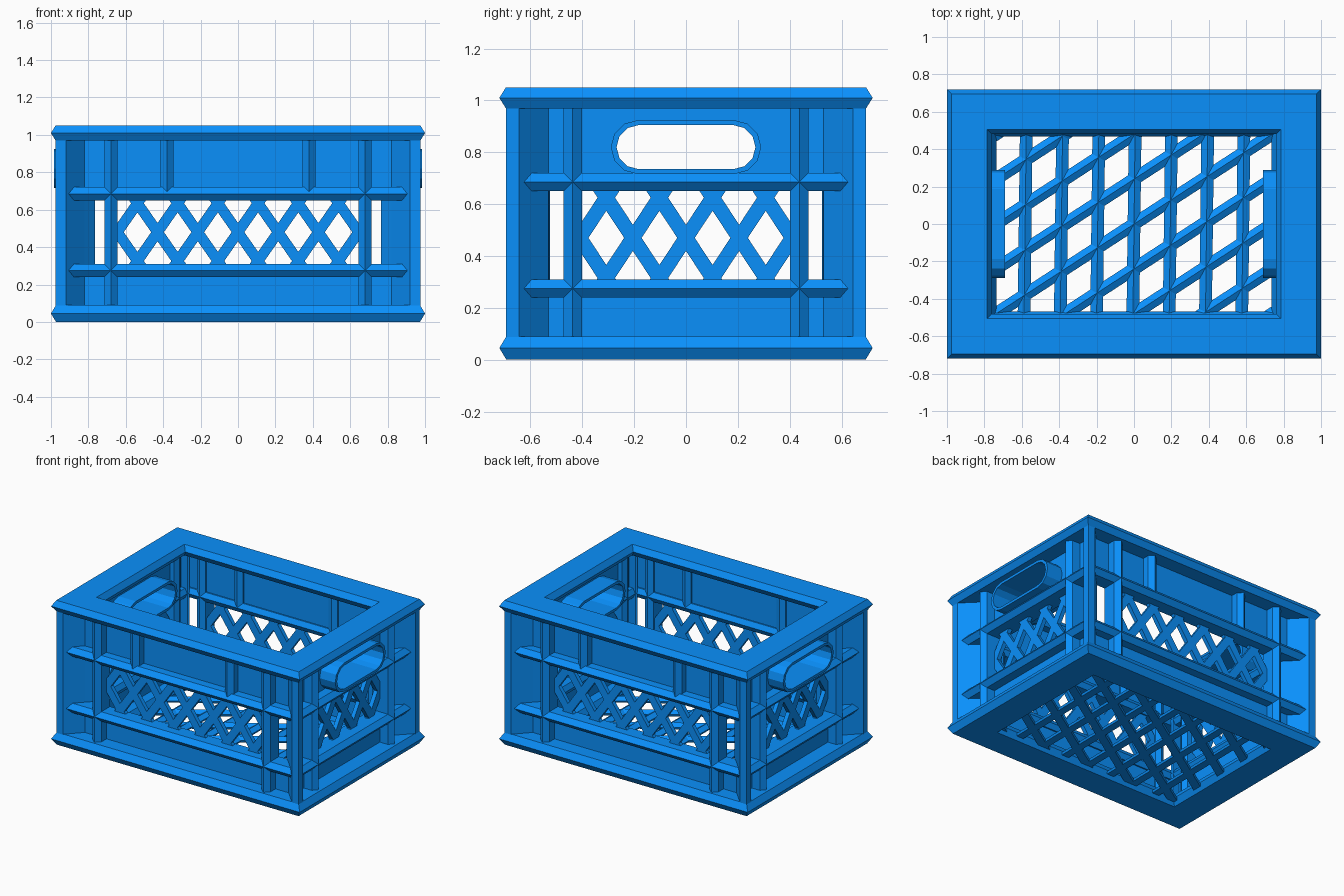
import bpy, bmesh, math
from mathutils import Vector

if "Cube" in bpy.data.objects:
    bpy.data.objects.remove(bpy.data.objects["Cube"])

blue = bpy.data.materials.new("blue_plastic")
blue.diffuse_color = (0.003, 0.28, 0.97, 1)
blue.use_nodes = True
blue.node_tree.nodes["Principled BSDF"].inputs["Base Color"].default_value = blue.diffuse_color


def finish(bm, name):
    bmesh.ops.recalc_face_normals(bm, faces=bm.faces[:])
    me = bpy.data.meshes.new(name)
    bm.to_mesh(me)
    bm.free()
    me.materials.append(blue)
    ob = bpy.data.objects.new(name, me)
    bpy.context.collection.objects.link(ob)
    return ob


def loft(bm, loops, closed=False):
    """Skin equal-sized point loops; cap the ends unless closed."""
    rows = [[bm.verts.new(p) for p in lp] for lp in loops]
    n = len(rows[0])
    pairs = list(zip(rows, rows[1:])) + ([(rows[-1], rows[0])] if closed else [])
    for a, b in pairs:
        for i in range(n):
            j = (i + 1) % n
            bm.faces.new((a[i], a[j], b[j], b[i]))
    if not closed:
        bm.faces.new(rows[0])
        bm.faces.new(rows[-1])


def ring(name, z0, z1, outer, inner, c_out, c_in):
    """Rectangular frame with a pointed inner and outer edge."""
    zm = (z0 + z1) / 2
    (ox, oy), (ix, iy) = outer, inner
    prof = [(ox, oy, zm), (ox - c_out, oy - c_out, z1), (ix + c_in, iy + c_in, z1),
            (ix, iy, zm), (ix + c_in, iy + c_in, z0), (ox - c_out, oy - c_out, z0)]
    bm = bmesh.new()
    loft(bm, [[(sx * x, sy * y, z) for x, y, z in prof]
              for sx, sy in ((1, 1), (-1, 1), (-1, -1), (1, -1))], closed=True)
    return finish(bm, name)


def prism(name, pts, z0, z1):
    bm = bmesh.new()
    loft(bm, [[(x, y, z) for x, y in pts] for z in (z0, z1)])
    return finish(bm, name)


def box(name, x0, x1, y0, y1, z0, z1):
    return prism(name, [(x0, y0), (x1, y0), (x1, y1), (x0, y1)], z0, z1)


def rib_profile(u, d0, d1, h=0.035, c=0.03):
    """Vertical rib outline, pointed at both ends, as (along, depth)."""
    return [(u - h, d0 + 0.02), (u, d0), (u + h, d0 + 0.02),
            (u + h, d1 - c), (u, d1), (u - h, d1 - c)]


def lattice(name, lines, clip, section, place):
    """Bars along (point, direction) lines, trimmed to a rectangle, then placed."""
    bm = bmesh.new()
    for (pu, pv), (du, dv) in lines:
        p, d = Vector((pu, pv, 0)), Vector((du, dv, 0)).normalized()
        side = Vector((-d.y, d.x, 0))
        loft(bm, [[p + d * t + side * s + Vector((0, 0, w)) for s, w in section]
                  for t in (-3, 3)])
    cu, v0, v1 = clip
    for co, no in (((cu, 0, 0), (1, 0, 0)), ((-cu, 0, 0), (-1, 0, 0)),
                   ((0, v1, 0), (0, 1, 0)), ((0, v0, 0), (0, -1, 0))):
        geom = bm.verts[:] + bm.edges[:] + bm.faces[:]
        bmesh.ops.bisect_plane(bm, geom=geom, plane_co=co, plane_no=no, clear_outer=True)
    for v in bm.verts:
        v.co = place(*v.co)
    return finish(bm, name)


def stadium(w, h, x, zc=0.82, n=6):
    """Rounded handle outline in the yz plane."""
    pts = []
    for cy, a0 in ((w - h, -90), (h - w, 90)):
        for i in range(n + 1):
            a = math.radians(a0 + 180 * i / n)
            pts.append((x, cy + h * math.cos(a), zc + h * math.sin(a)))
    return pts


# Horizontal frames
ring("bottom_rim", 0.0, 0.09, (1.0, 0.72), (0.735, 0.468), 0.027, 0.025)
ring("lower_band", 0.24, 0.31, (0.955, 0.68), (0.775, 0.53), 0.03, 0.02)
ring("upper_band", 0.65, 0.72, (0.955, 0.68), (0.775, 0.53), 0.03, 0.02)
ring("top_rim", 0.97, 1.05, (1.0, 0.72), (0.76, 0.48), 0.025, 0.025)

# Corner posts, tapering inwards at 45 degrees
post = [(0.975, 0.695), (0.92, 0.695), (0.82, 0.59), (0.765, 0.535), (0.775, 0.525),
        (0.86, 0.53), (0.975, 0.645)]
for sx in (-1, 1):
    for sy in (-1, 1):
        prism("corner_post", [(sx * x, sy * y) for x, y in post], 0.04, 1.0)

# Front and back walls with ribs and lattice
flat = [(-0.028, 0), (0.028, 0), (0.028, 0.03), (-0.028, 0.03)]
for s in (-1, 1):
    for z0, z1, nm in ((0.05, 0.28, "lower"), (0.68, 1.0, "upper")):
        y0, y1 = sorted((s * 0.56, s * 0.59))
        box("long_wall_" + nm, -0.84, 0.84, y0, y1, z0, z1)
    for x, z0, depth in ((-0.68, 0.05, 0.68), (0.68, 0.05, 0.68),
                         (-0.38, 0.69, 0.67), (0.38, 0.69, 0.67)):
        prism("long_wall_rib", [(u, s * d) for u, d in rib_profile(x, 0.53, depth)], z0, 1.0)
    lines = [((i * 0.215, 0.48), d) for i in range(-4, 5) for d in ((0.108, 0.155), (-0.108, 0.155))]
    lattice("long_wall_lattice", lines, (0.67, 0.28, 0.68), flat,
            lambda u, v, w: (u, s * (0.56 + w), v))

# End walls with ribs, lattice and handles
for s in (-1, 1):
    x0, x1 = sorted((s * 0.83, s * 0.86))
    box("end_wall_lower", x0, x1, -0.55, 0.55, 0.05, 0.28)
    wall = box("end_wall_upper", x0, x1, -0.55, 0.55, 0.68, 1.0)

    bm = bmesh.new()
    loft(bm, [stadium(0.28, 0.094, s * 0.6), stadium(0.28, 0.094, s * 1.1)])
    cutter = finish(bm, "handle_cutter")
    cutter.hide_render = True
    cutter.hide_viewport = True
    mod = wall.modifiers.new("handle_hole", 'BOOLEAN')
    mod.object = cutter
    mod.operation = 'DIFFERENCE'
    mod.solver = 'EXACT'

    bm = bmesh.new()
    loft(bm, [stadium(0.29, 0.104, s * 0.69), stadium(0.29, 0.104, s * 0.985),
              stadium(0.268, 0.085, s * 0.985), stadium(0.268, 0.085, s * 0.69)], closed=True)
    finish(bm, "handle_sleeve")

    for y in (-0.437, 0.437):
        prism("end_wall_rib", [(s * d, u) for u, d in rib_profile(y, 0.775, 0.955)], 0.05, 1.0)
    lines = [((i * 0.205, 0.47), d) for i in range(-3, 4) for d in ((0.1025, 0.155), (-0.1025, 0.155))]
    lattice("end_wall_lattice", lines, (0.42, 0.28, 0.68), flat,
            lambda u, v, w: (s * (0.83 + w), u, v))

# Floor grid: straight bars crossed by diagonal bars
keel = [(-0.034, 0.04), (-0.028, 0.025), (0.028, 0.025), (0.034, 0.04), (0, 0.06)]
lines = [((i * 0.194, 0), (0.012, 1)) for i in range(-3, 4)]
lines += [((0, i * 0.24), (1, 0.65)) for i in range(-4, 5)]
lattice("floor_lattice", lines, (0.76, -0.49, 0.49), keel, lambda u, v, w: (u, v, w))
